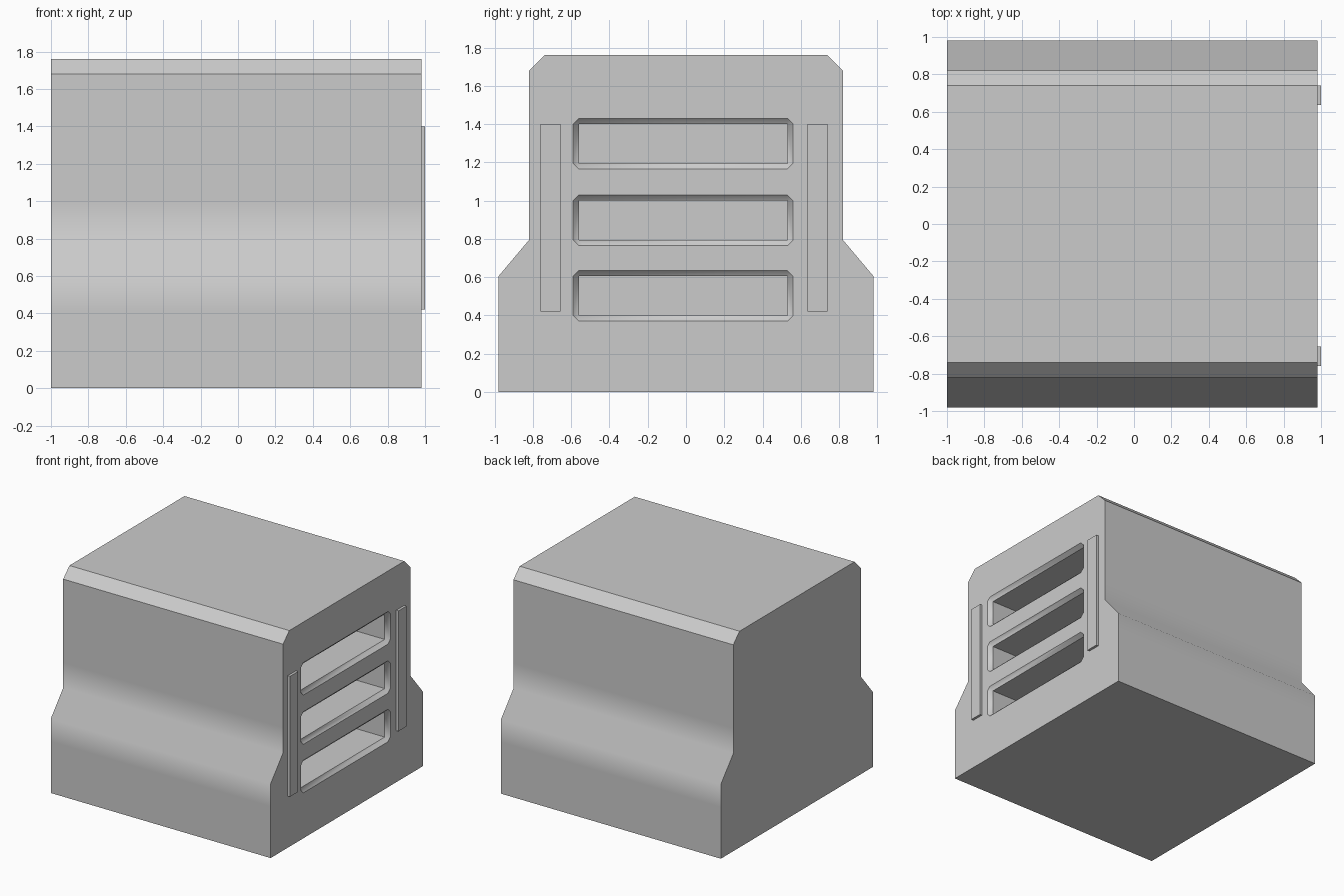
import bpy, bmesh
from math import radians

if "Cube" in bpy.data.objects:
    bpy.data.objects.remove(bpy.data.objects["Cube"])


def make_object(name, bm):
    bmesh.ops.recalc_face_normals(bm, faces=bm.faces)
    mesh = bpy.data.meshes.new(name)
    bm.to_mesh(mesh)
    bm.free()
    obj = bpy.data.objects.new(name, mesh)
    bpy.context.collection.objects.link(obj)
    return obj


def loft(bm, rings):
    """Skin a list of equal-length vertex rings and cap both ends."""
    loops = [[bm.verts.new(p) for p in ring] for ring in rings]
    for a, b in zip(loops, loops[1:]):
        n = len(a)
        for i in range(n):
            j = (i + 1) % n
            bm.faces.new((a[i], a[j], b[j], b[i]))
    bm.faces.new(loops[0])
    bm.faces.new(loops[-1])


FACE_X = 0.98

# Body: mirrored (y, z) half profile swept along x
half = [(0.98, 0), (0.98, 0.42), (0.98, 0.605), (0.82, 0.795),
        (0.82, 1.0), (0.82, 1.68), (0.74, 1.76)]
profile = half + [(-y, z) for y, z in reversed(half)]
bm = bmesh.new()
loft(bm, [[(x, y, z) for y, z in profile] for x in (-1.0, FACE_X)])
body = make_object("body", bm)

# Slot cutters: deep tunnels with a flared, corner-cut mouth
RIM = 0.03
bm = bmesh.new()
for y0, y1, z0, z1 in [(-0.56, 0.53, 0.40, 0.605),
                       (-0.56, 0.53, 0.795, 1.0),
                       (-0.56, 0.53, 1.195, 1.40)]:
    # a straight tunnel, then the octagonal flare
    inner = [(y0, z0), (y1, z0), (y1, z1), (y0, z1)]
    back = [bm.verts.new((-0.59, y, z)) for y, z in inner]
    neck = [bm.verts.new((FACE_X - RIM, y, z)) for y, z in inner]
    mouth = []
    for i, (y, z) in enumerate(inner):
        sy = 1 if i in (1, 2) else -1
        sz = 1 if i in (2, 3) else -1
        pair = [(y + sy * RIM, z), (y, z + sz * RIM)]
        if i % 2 == 1:
            pair.reverse()
        # outer ring continues on past the face so the cut is clean
        mouth.append([(bm.verts.new((FACE_X, *p)),
                       bm.verts.new((FACE_X + 0.1, *p))) for p in pair])
    cap = []
    for i in range(4):
        j = (i + 1) % 4
        a, b = mouth[i]
        c = mouth[j][0]
        bm.faces.new((back[i], back[j], neck[j], neck[i]))
        bm.faces.new((neck[i], a[0], b[0]))
        bm.faces.new((neck[i], b[0], c[0], neck[j]))
        bm.faces.new((a[0], a[1], b[1], b[0]))
        bm.faces.new((b[0], b[1], c[1], c[0]))
        cap += [a[1], b[1]]
    bm.faces.new(back)
    bm.faces.new(cap)
cutter = make_object("slot_cutter", bm)
cutter.hide_render = True

bpy.context.view_layer.objects.active = body
body.select_set(True)
mod = body.modifiers.new("slots", 'BOOLEAN')
mod.operation = 'DIFFERENCE'
mod.solver = 'EXACT'
mod.object = cutter
bpy.ops.object.modifier_apply(modifier=mod.name)
bpy.data.objects.remove(cutter, do_unlink=True)

# Soft shading over the sloped shoulder, crisp edges elsewhere
bpy.ops.object.shade_smooth_by_angle(angle=radians(42))

# Raised vertical strips beside the slots
for name, y0, y1 in [("front_strip", -0.76, -0.655), ("back_strip", 0.635, 0.74)]:
    bm = bmesh.new()
    loft(bm, [[(x, y0, 0.42), (x, y1, 0.42), (x, y1, 1.40), (x, y0, 1.40)]
              for x in (FACE_X - 0.01, 1.0)])
    make_object(name, bm)
